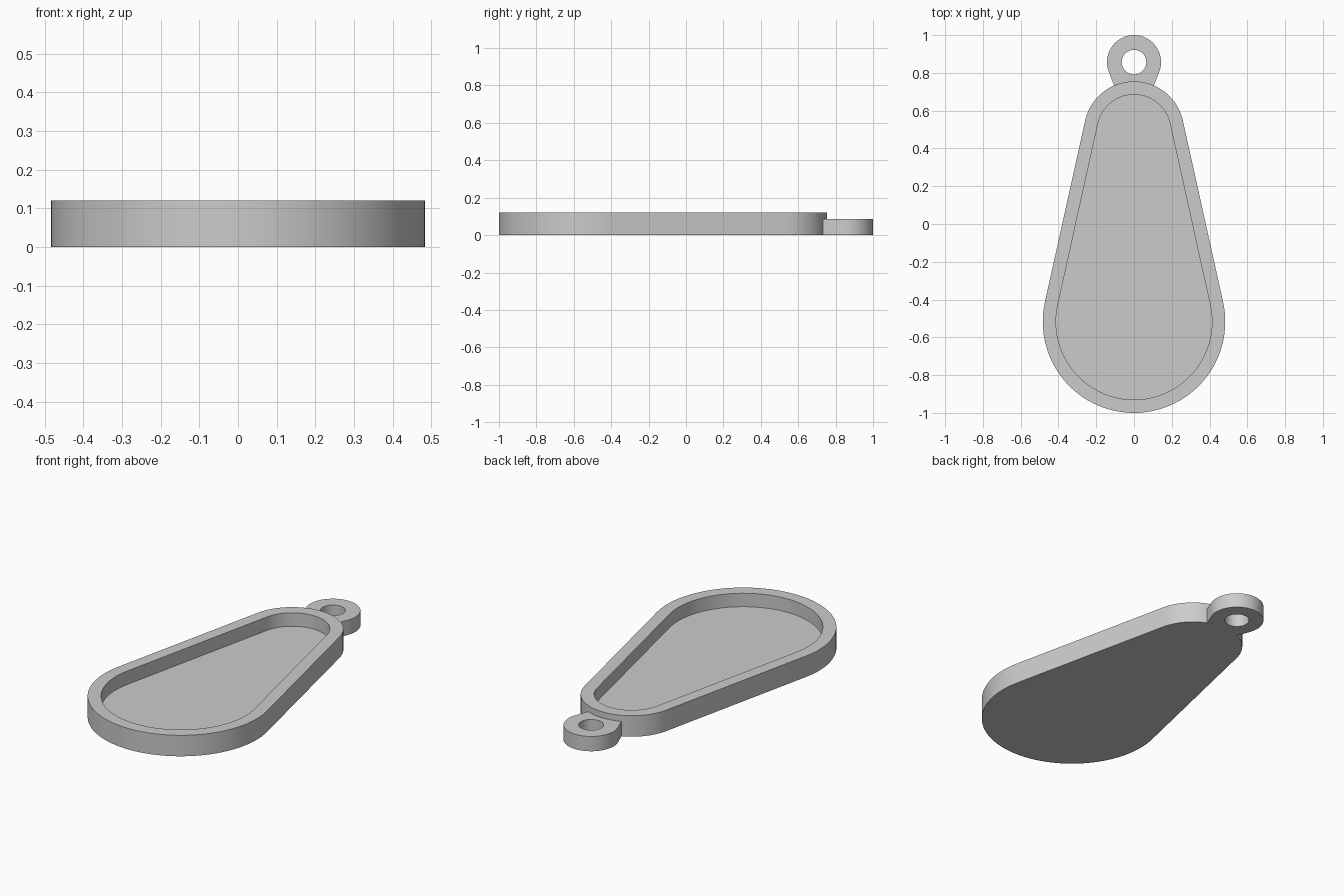
import bpy
import bmesh
from math import asin, atan2, cos, sin, pi, radians
from mathutils import Vector

if "Cube" in bpy.data.objects:
    bpy.data.objects.remove(bpy.data.objects["Cube"], do_unlink=True)

grey = bpy.data.materials.new("plain grey")
grey.use_nodes = True
grey.diffuse_color = (0.6, 0.6, 0.6, 1)
grey.node_tree.nodes["Principled BSDF"].inputs["Base Color"].default_value = grey.diffuse_color

# Body circles and hanging ring dimensions
BIG_Y, BIG_R = -0.517, 0.483
SMALL_Y, SMALL_R = 0.49, 0.265
RING_Y, RING_R, HOLE_R = 0.857, 0.143, 0.065
HEIGHT, FLOOR, TAB_HEIGHT, RIM = 0.12, 0.043, 0.085, 0.07


def arc(cy, r, start, end, steps):
    """Points of an arc centred on the y axis."""
    angles = [start + (end - start) * i / steps for i in range(steps + 1)]
    return [Vector((r * cos(a), cy + r * sin(a))) for a in angles]


def teardrop(inset):
    """Two circles joined by their outer tangents."""
    tilt = asin((BIG_R - SMALL_R) / (SMALL_Y - BIG_Y))
    return (arc(BIG_Y, BIG_R - inset, -pi - tilt, tilt, 64)
            + arc(SMALL_Y, SMALL_R - inset, tilt, pi - tilt, 40))


def loft(name, loops, caps):
    """Skin a series of (points, z) loops; cap the ends or close the series."""
    bm = bmesh.new()
    rows = [[bm.verts.new((p.x, p.y, z)) for p in pts] for pts, z in loops]
    pairs = list(zip(rows, rows[1:]))
    if caps:
        bm.faces.new(rows[0])
        bm.faces.new(rows[-1])
    else:
        pairs.append((rows[-1], rows[0]))
    for a, b in pairs:
        for i in range(len(a)):
            j = (i + 1) % len(a)
            bm.faces.new((a[i], a[j], b[j], b[i]))
    bmesh.ops.recalc_face_normals(bm, faces=bm.faces)
    mesh = bpy.data.meshes.new(name)
    bm.to_mesh(mesh)
    bm.free()
    mesh.materials.append(grey)
    obj = bpy.data.objects.new(name, mesh)
    bpy.context.collection.objects.link(obj)
    bpy.ops.object.select_all(action="DESELECT")
    obj.select_set(True)
    bpy.context.view_layer.objects.active = obj
    bpy.ops.object.shade_smooth_by_angle(angle=radians(30))
    return obj


# Shallow teardrop tray with a raised rim
outer, inner = teardrop(0), teardrop(RIM)
loft("tray_body", [(outer, 0), (outer, HEIGHT), (inner, HEIGHT), (inner, FLOOR)], True)

# Hanging ring whose tapered neck butts against the narrow end
taper, foot = radians(22), radians(23.3)
ring = arc(RING_Y, RING_R, -taper, pi + taper, 56)
seat = arc(SMALL_Y, SMALL_R, pi / 2 + foot, pi / 2 - foot, 16)
left_neck = [ring[-1].lerp(seat[0], i / 4) for i in range(1, 4)]
right_neck = [seat[-1].lerp(ring[0], i / 4) for i in range(1, 4)]
tab = ring + left_neck + seat + right_neck
hole = []
for p in tab:
    a = atan2(p.y - RING_Y, p.x)
    hole.append(Vector((HOLE_R * cos(a), RING_Y + HOLE_R * sin(a))))
loft("hanging_ring", [(tab, 0), (tab, TAB_HEIGHT), (hole, TAB_HEIGHT), (hole, 0)], False)
